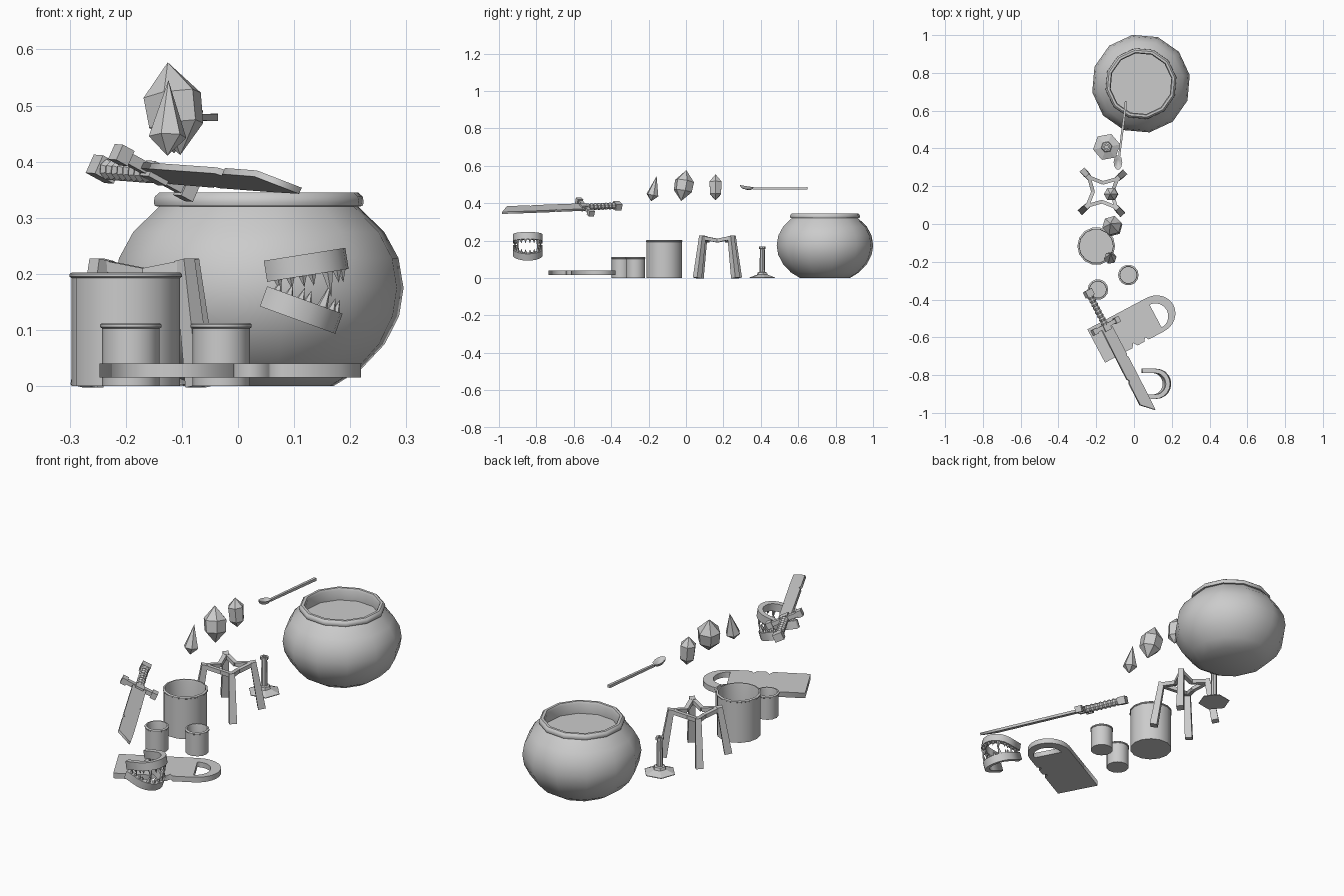
import bpy, bmesh, math
from mathutils import Vector, Matrix, Euler

if "Cube" in bpy.data.objects:
    bpy.data.objects.remove(bpy.data.objects["Cube"])


def finish(name, bm, mat=Matrix(), smooth=False):
    bmesh.ops.remove_doubles(bm, verts=bm.verts, dist=1e-5)
    bmesh.ops.recalc_face_normals(bm, faces=bm.faces)
    me = bpy.data.meshes.new(name)
    bm.to_mesh(me)
    bm.free()
    ob = bpy.data.objects.new(name, me)
    bpy.context.collection.objects.link(ob)
    ob.matrix_world = mat
    if smooth:
        bpy.ops.object.select_all(action='DESELECT')
        ob.select_set(True)
        bpy.context.view_layer.objects.active = ob
        bpy.ops.object.shade_smooth_by_angle(angle=math.radians(40))
    return ob


def place(loc, rot=(0, 0, 0)):
    return Matrix.Translation(loc) @ Euler([math.radians(a) for a in rot]).to_matrix().to_4x4()


def lathe(name, profile, n, mat, smooth=True):
    bm = bmesh.new()
    rings = [[bm.verts.new((r * math.cos(2 * math.pi * i / n), r * math.sin(2 * math.pi * i / n), z))
              for i in range(n)] for r, z in profile]
    for a, b in zip(rings, rings[1:]):
        for i in range(n):
            bm.faces.new((a[i], a[(i + 1) % n], b[(i + 1) % n], b[i]))
    return finish(name, bm, mat, smooth)


def plate(name, outlines, z0, z1, mat):
    cu = bpy.data.curves.new(name, 'CURVE')
    cu.dimensions, cu.fill_mode, cu.extrude = '2D', 'BOTH', (z1 - z0) / 2
    for pts in outlines:
        sp = cu.splines.new('POLY')
        sp.points.add(len(pts) - 1)
        for p, q in zip(sp.points, pts):
            p.co = (q[0], q[1], 0, 1)
        sp.use_cyclic_u = True
    ob = bpy.data.objects.new(name, cu)
    bpy.context.collection.objects.link(ob)
    bpy.ops.object.select_all(action='DESELECT')
    ob.select_set(True)
    bpy.context.view_layer.objects.active = ob
    bpy.ops.object.convert(target='MESH')
    ob = bpy.context.object
    ob.data.transform(Matrix.Translation((0, 0, (z0 + z1) / 2)))
    ob.matrix_world = mat
    return ob


def beam(bm, a, b, w0, w1):
    # square bar between two points
    a, b = Vector(a), Vector(b)
    d = b - a
    m = Matrix.Translation((a + b) / 2) @ d.to_track_quat('Z', 'Y').to_matrix().to_4x4() \
        @ Matrix.Rotation(math.pi / 4, 4, 'Z')
    bmesh.ops.create_cone(bm, cap_ends=True, segments=4, radius1=w0 * .707, radius2=w1 * .707,
                          depth=d.length, matrix=m)


def box(bm, c, s):
    bmesh.ops.create_cube(bm, size=1, matrix=Matrix.Translation(c) @ Matrix.Diagonal((*s, 1)))


def arc(cx, cy, rx, ry, a0, a1, n):
    return [(cx + rx * math.cos(math.radians(a0 + (a1 - a0) * i / n)),
             cy + ry * math.sin(math.radians(a0 + (a1 - a0) * i / n))) for i in range(n + 1)]


# Cauldron with rolled rim and liquid surface
lathe("cauldron", [(0, 0), (.135, 0), (.185, .03), (.228, .075), (.254, .125), (.262, .175), (.253, .228),
                   (.227, .275), (.18, .32), (.188, .321), (.19, .328), (.188, .338), (.18, .345),
                   (.168, .345), (.163, .335), (.165, .287), (0, .287)], 12, place((.037, .743, 0), (0, 0, 10)))

# Open jar and two cups
for name, x, y, r, h in (("jar", -.2, -.117, .1, .203), ("cup_left", -.191, -.347, .0545, .113),
                         ("cup_right", -.03, -.27, .0545, .113)):
    lathe(name, [(0, 0), (r - .003, 0), (r - .003, h - .01), (r, h - .008), (r, h - .003), (r - .004, h),
                 (r - .009, h), (r - .011, h - .008), (r - .011, .01), (0, .01)], 14, place((x, y, 0)))

# Four-legged stand with a sagging star ring on top
bm = bmesh.new()
ring = []
for k in range(4):
    a = math.radians(42 + 90 * k)
    u = Vector((math.cos(a), math.sin(a), 0))
    v = Vector((math.cos(a + math.pi / 4), math.sin(a + math.pi / 4), 0))
    beam(bm, u * .145, u * .107 + Vector((0, 0, .225)), .034, .026)
    ring += [u * .107 + Vector((0, 0, .215)), v * .05 + Vector((0, 0, .2))]
for i in range(8):
    beam(bm, ring[i], ring[(i + 1) % 8], .019, .019)
finish("stand", bm, place((-.167, .168, 0)))

# Hexagonal foot with a slim post
lathe("post_foot", [(0, 0), (.073, 0), (.073, .003), (.03, .018), (.026, .03), (.015, .032), (0, .032)],
      6, place((-.145, .408, 0), (0, 0, 10)), False)
lathe("post", [(0, .02), (.015, .02), (.013, .155), (.018, .157), (.018, .17), (.009, .17),
               (.009, .16), (0, .16)], 8, place((-.145, .408, 0)))

# Floating crystals
lathe("crystal_spike", [(0, -.068), (.034, -.034), (0, .07)], 6, place((-.125, -.172, .477), (-12, 3, 10)), False)
lathe("crystal_large", [(0, -.084), (.05, -.03), (.053, .025), (0, .085)], 6,
      place((-.114, -.012, .494), (-11, -5, 15)), False)
lathe("crystal_small", [(0, -.07), (.034, -.036), (.037, .03), (0, .07)], 6,
      place((-.12, .158, .485), (0, -5, 0)), False)

# Spoon: bar handle and shallow bowl
bm = bmesh.new()
beam(bm, (-.042, .65, .479), (-.079, .355, .479), .013, .011)
finish("spoon_handle", bm)
bowl = [(0, -.011), (.6, -.008), (.9, 0), (1, .008), (.85, .008), (.5, -.003), (0, -.005)]
lathe("spoon_bowl", bowl, 10, place((-.085, .325, .483), (-9, 0, 0)) @ Matrix.Diagonal((.023, .04, 1, 1)))

# Dagger: local x along the blade, local y along the guard
d = Vector((.33, -.64, -.025)).normalized()
g = Vector((.14, .05, -.072))
g = (g - d * g.dot(d)).normalized()
n = d.cross(g)
knife = Matrix.Translation((-.15, -.54, .38)) @ Matrix((d, g, n)).transposed().to_4x4()
plate("dagger_blade", [[(0, -.032), (.1, -.033), (.3, -.034), (.315, -.026), (.33, -.034), (.455, -.034),
                        (.515, .032), (.4, .034), (.2, .034), (.19, .028), (.18, .034), (0, .032)]],
      -.006, .006, knife)
bm = bmesh.new()
box(bm, (0, 0, 0), (.022, .15, .02))
for y in (-.073, .073):
    box(bm, (0, y, 0), (.032, .026, .03))
box(bm, (.01, 0, 0), (.035, .04, .03))
box(bm, (-.195, 0, 0), (.036, .042, .036))
finish("dagger_guard_and_pommel", bm, knife)
grip = [(0, -.185)]
for i in range(8):
    grip += [(.015, -.183 + i * .022), (.02, -.172 + i * .022)]
lathe("dagger_grip", grip + [(.015, 0), (0, 0)], 8, knife @ Matrix.Rotation(math.pi / 2, 4, 'Y'), False)

# Chopping board with D-shaped hand hole and two nicks
outer = [(0, .1), (0, -.1), (.165, -.1), (.18, -.077), (.195, -.1), (.235, -.1), (.25, -.08), (.262, -.1)]
outer += arc(.355, 0, .108, .1, -90, 90, 12)
hole = arc(.352, -.008, .067, .068, 90, -90, 10)
plate("chopping_board", [outer, hole], .015, .04, place((-.2, -.646, 0), (0, 0, 28)))


# Jaws: two toothed horseshoes hinged open
def jaw(name, pos, tilt, flip, length):
    cx = length - .08
    u = [(0, -.08)] + arc(cx, 0, .08, .08, -90, 90, 10) + [(0, .08), (0, .057)]
    u += arc(cx, 0, .057, .057, 90, -90, 10) + [(0, -.057)]
    m = place(pos, (0, tilt, 0))
    plate(name, [u], *((-.038, 0) if flip else (0, .038)), m)
    bm = bmesh.new()
    s = 1 if flip else -1
    spots = [(x, y, .02) for x in (.02, .042, .064) for y in (-.068, .068)]
    for a, t in ((78, .02), (52, .045), (30, .022), (10, .022)):
        spots += [(cx + .068 * math.cos(math.radians(k * a)), .068 * math.sin(math.radians(k * a)), t)
                  for k in (-1, 1)]
    for x, y, t in spots:
        bmesh.ops.create_cone(bm, cap_ends=True, segments=5, radius1=.009 if t < .03 else .011, radius2=0,
                              depth=t + .004, matrix=Matrix.Translation((x, y, s * (t - .004) / 2))
                              @ Matrix.Rotation(0 if flip else math.pi, 4, 'X'))
    finish(name + "_teeth", bm, m)


jaw("upper_jaw", (.052, -.846, .186), -9, False, .147)
jaw("lower_jaw", (.052, -.846, .178), 20, True, .143)
